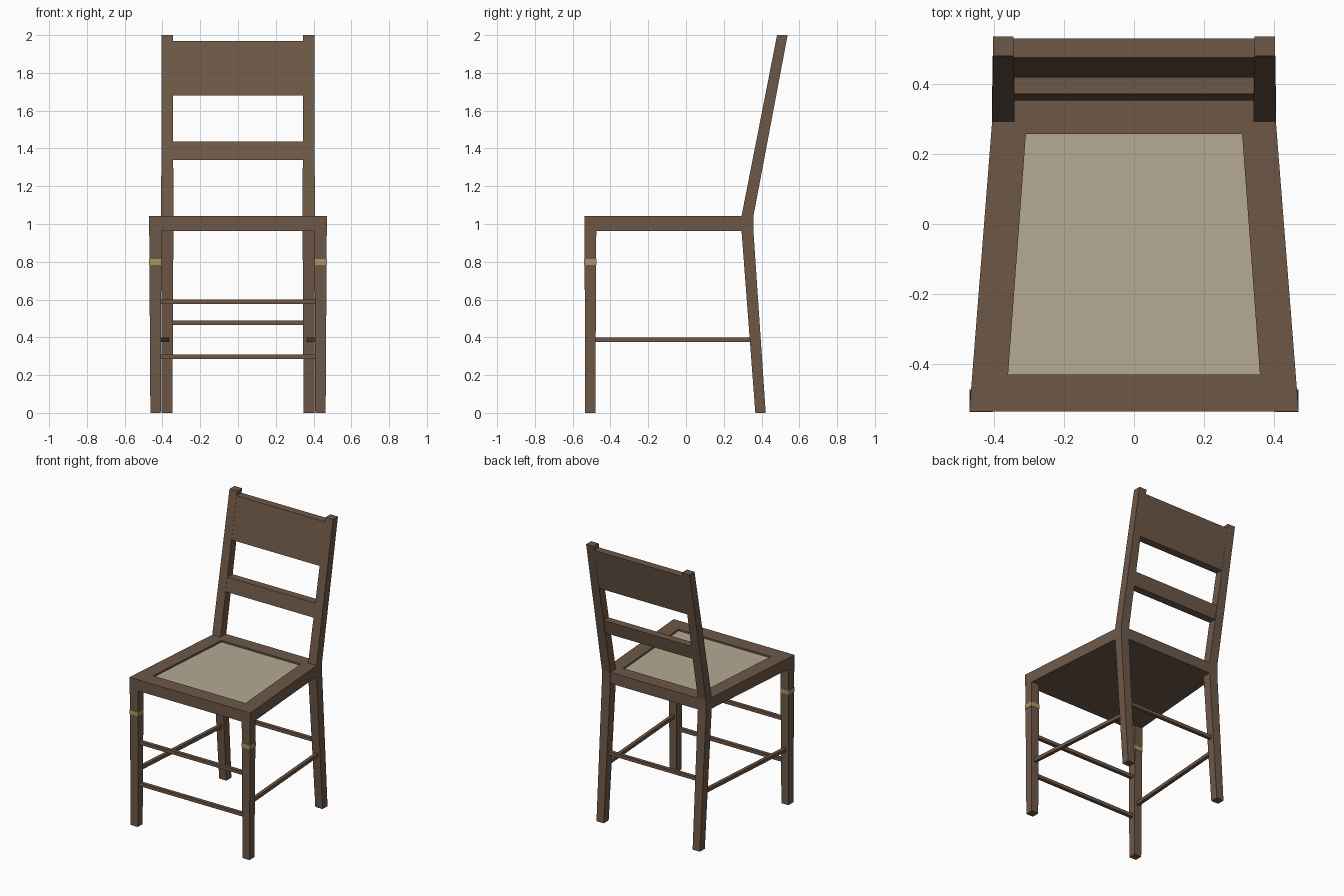
import bpy, bmesh
from mathutils import Vector

if "Cube" in bpy.data.objects:
    bpy.data.objects.remove(bpy.data.objects["Cube"])


def material(name, rgb):
    m = bpy.data.materials.new(name)
    m.diffuse_color = (*rgb, 1)
    m.use_nodes = True
    m.node_tree.nodes["Principled BSDF"].inputs["Base Color"].default_value = m.diffuse_color
    return m


WOOD = material("wood", (0.155, 0.098, 0.064))
FABRIC = material("fabric", (0.46, 0.40, 0.29))
BRASS = material("brass", (0.40, 0.31, 0.13))


def loft(name, rings, mat):
    """Skin a stack of four-point rings and close both ends."""
    bm = bmesh.new()
    rows = [[bm.verts.new(p) for p in ring] for ring in rings]
    for a, b in zip(rows, rows[1:]):
        for i in range(4):
            j = (i + 1) % 4
            bm.faces.new((a[i], a[j], b[j], b[i]))
    bm.faces.new(rows[0][::-1])
    bm.faces.new(rows[-1])
    bmesh.ops.recalc_face_normals(bm, faces=bm.faces)
    mesh = bpy.data.meshes.new(name)
    bm.to_mesh(mesh)
    bm.free()
    mesh.materials.append(mat)
    obj = bpy.data.objects.new(name, mesh)
    bpy.context.collection.objects.link(obj)
    return obj


def rect(x0, x1, y0, y1, z):
    return [(x0, y0, z), (x1, y0, z), (x1, y1, z), (x0, y1, z)]


def trapezoid(front_x, back_x, y0, y1, z):
    return [(-front_x, y0, z), (front_x, y0, z), (back_x, y1, z), (-back_x, y1, z)]


def rod(name, start, end, size=0.024):
    """Square stretcher running between two points."""
    start, end = Vector(start), Vector(end)
    side = (end - start).cross(Vector((0, 0, 1))).normalized() * size / 2
    up = Vector((0, 0, size / 2))
    loft(name, [[p - side - up, p + side - up, p + side + up, p - side + up]
                for p in (start, end)], WOOD)


# Seat frame with a shallow recess, and the woven panel in it
SEAT_LOW, SEAT_TOP = 0.963, 1.042
loft("seat_frame", [
    trapezoid(0.472, 0.402, -0.537, 0.355, SEAT_LOW),
    trapezoid(0.472, 0.402, -0.537, 0.355, SEAT_TOP),
    trapezoid(0.361, 0.310, -0.431, 0.258, SEAT_TOP),
    trapezoid(0.361, 0.310, -0.431, 0.258, 1.02)], WOOD)
loft("seat_panel", [trapezoid(0.361, 0.310, -0.431, 0.258, z)
                    for z in (1.02, 1.03)], FABRIC)


# Back posts lean forward below the seat and rake back above it
def post_front(z):
    return 0.295 + (z - SEAT_TOP) * (0.482 - 0.295) / (2 - SEAT_TOP)


for s, side in ((-1, "left"), (1, "right")):
    loft(f"back_post_{side}", [
        rect(s * 0.347, s * 0.404, 0.367, 0.422, 0),
        rect(s * 0.342, s * 0.407, 0.294, 0.357, SEAT_LOW),
        rect(s * 0.342, s * 0.407, 0.294, 0.357, SEAT_TOP),
        rect(s * 0.345, s * 0.404, 0.482, 0.538, 2)], WOOD)

    # Tapered front leg with a metal band
    loft(f"front_leg_{side}", [
        rect(s * 0.409, s * 0.464, -0.534, -0.480, 0),
        rect(s * 0.405, s * 0.470, -0.537, -0.475, SEAT_LOW)], WOOD)
    loft(f"leg_band_{side}", [
        rect(s * 0.4045, s * 0.4715, -0.539, -0.474, z) for z in (0.784, 0.814)], BRASS)

    rod(f"side_stretcher_{side}", (s * 0.437, -0.49, 0.387), (s * 0.376, 0.35, 0.387))

# Cross stretchers
for name, z in (("lower", 0.296), ("upper", 0.589)):
    rod(f"front_stretcher_{name}", (-0.415, -0.507, z), (0.415, -0.507, z))
rod("back_stretcher", (-0.35, 0.36, 0.477), (0.35, 0.36, 0.477))

# Back slats follow the rake of the posts
for name, z0, z1 in (("lower_slat", 1.34, 1.436), ("top_slat", 1.68, 1.97)):
    loft(name, [rect(-0.35, 0.35, post_front(z) + 0.001, post_front(z) + 0.056, z)
                for z in (z0, z1)], WOOD)
